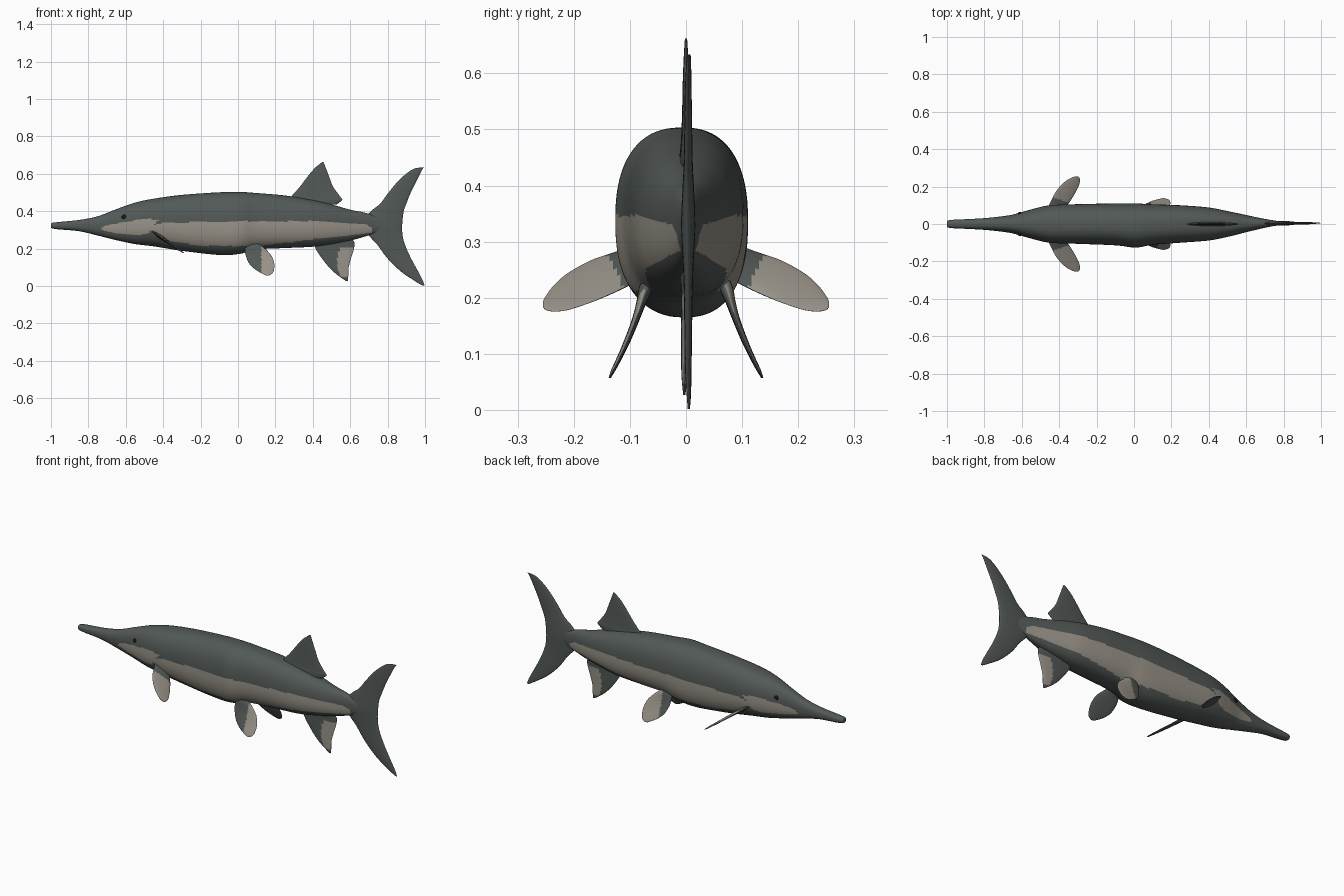
import bpy, bmesh, math
from mathutils import Vector

if "Cube" in bpy.data.objects:
    bpy.data.objects.remove(bpy.data.objects["Cube"])


def material(name, rgb):
    m = bpy.data.materials.new(name)
    m.diffuse_color = (*rgb, 1)
    m.use_nodes = True
    m.node_tree.nodes["Principled BSDF"].inputs["Base Color"].default_value = m.diffuse_color
    return m


SLATE = material("slate_skin", (0.085, 0.1, 0.096))
BEIGE = material("beige_band", (0.32, 0.295, 0.25))
BLACK = material("eye_black", (0.012, 0.012, 0.012))


def smooth_rows(rows, steps):
    """Catmull-Rom interpolation through rows of numbers."""
    out = []
    for i in range(len(rows) - 1):
        p = [rows[max(0, min(len(rows) - 1, i + k))] for k in (-1, 0, 1, 2)]
        for s in range(steps):
            t = s / steps
            out.append([0.5 * (2 * b + (c - a) * t + (2 * a - 5 * b + 4 * c - d) * t * t
                               + (3 * b - a - 3 * c + d) * t ** 3) for a, b, c, d in zip(*p)])
    return out + [list(rows[-1])]


def loft(name, sections, sides, power, is_beige):
    """Skin (centre, half axis, half axis) sections; beige faces by rule."""
    bm = bmesh.new()
    rings = []
    for c, a, b in sections:
        ring = []
        for k in range(sides):
            t = 2 * math.pi * k / sides
            u, v = math.cos(t), math.sin(t)
            r = (abs(u) ** power + abs(v) ** power) ** (-1 / power)
            ring.append(bm.verts.new(c + a * u * r + b * v * r))
        rings.append(ring)
    for p, q in zip(rings, rings[1:]):
        for k in range(sides):
            j = (k + 1) % sides
            bm.faces.new((p[k], p[j], q[j], q[k]))
    bm.faces.new(rings[0][::-1])
    bm.faces.new(rings[-1])
    bmesh.ops.recalc_face_normals(bm, faces=bm.faces)
    bm.normal_update()
    for f in bm.faces:
        f.material_index = int(is_beige(f.calc_center_median(), f.normal))
    me = bpy.data.meshes.new(name)
    bm.to_mesh(me)
    bm.free()
    me.materials.append(SLATE)
    me.materials.append(BEIGE)
    ob = bpy.data.objects.new(name, me)
    bpy.context.collection.objects.link(ob)
    bpy.ops.object.select_all(action='DESELECT')
    ob.select_set(True)
    bpy.context.view_layer.objects.active = ob
    bpy.ops.object.shade_smooth_by_angle(angle=math.radians(50))
    return ob


def interp(x, pts):
    for (x0, y0), (x1, y1) in zip(pts, pts[1:]):
        if x0 <= x <= x1:
            return y0 + (y1 - y0) * (x - x0) / (x1 - x0)
    return None


# Side band and cheek patch limits along the body
BAND_TOP = [(-0.46, 0.315), (-0.42, 0.335), (-0.1, 0.347), (0.4, 0.347), (0.68, 0.33), (0.72, 0.31)]
BAND_LOW = [(-0.46, 0.30), (-0.38, 0.245), (-0.2, 0.215), (0.1, 0.212), (0.4, 0.25), (0.72, 0.285)]
CHEEK_TOP = [(-0.735, 0.31), (-0.7, 0.325), (-0.56, 0.35), (-0.47, 0.358), (-0.43, 0.355)]
CHEEK_LOW = [(-0.735, 0.30), (-0.65, 0.282), (-0.52, 0.272), (-0.48, 0.28), (-0.43, 0.35)]


def body_rule(c, n):
    for top, low in ((BAND_TOP, BAND_LOW), (CHEEK_TOP, CHEEK_LOW)):
        t, b = interp(c.x, top), interp(c.x, low)
        if t is not None and b < c.z < t:
            return True
    return False


# Body: x, top z, bottom z, half width, sideways offset
body_rows = [
    (-1.0, .328, .318, .006, 0), (-.995, .337, .309, .018, 0), (-.96, .342, .303, .023, 0),
    (-.85, .353, .293, .028, 0), (-.75, .373, .270, .036, 0), (-.65, .411, .245, .05, 0),
    (-.55, .446, .224, .078, 0), (-.45, .467, .212, .1, 0), (-.3, .487, .188, .106, 0),
    (-.1, .501, .166, .112, -.002), (.01, .503, .172, .118, -.008), (.1, .497, .195, .108, -.003),
    (.25, .484, .203, .1, 0), (.4, .459, .21, .088, 0), (.5, .436, .224, .069, 0),
    (.6, .408, .243, .046, .002), (.67, .394, .262, .03, .003), (.73, .375, .282, .018, .004),
    (.8, .345, .31, .007, .004)]
loft("body", [(Vector((x, o, (t + b) / 2)), Vector((0, w, 0)), Vector((0, 0, (t - b) / 2)))
              for x, t, b, w, o in smooth_rows(body_rows, 10)], 112, 2.4, body_rule)


def upright_fin(name, rows, side, rule):
    """Fin stacked in z: rows of z, leading x, trailing x, y, half thickness."""
    loft(name, [(Vector(((l + t) / 2, y * side, z)), Vector(((t - l) / 2, 0, 0)), Vector((0, h, 0)))
                for z, l, t, y, h in smooth_rows(rows, 6)], 48, 2, rule)


def plain(c, n):
    return False


# Forked tail fin
upright_fin("tail_fin", [
    (.634, .978, .996, .006, .002), (.622, .93, .985, .005, .004), (.57, .865, .958, .004, .006),
    (.50, .805, .924, .004, .007), (.44, .76, .9, .004, .008), (.40, .712, .886, .004, .01),
    (.33, .66, .878, .004, .013), (.27, .70, .88, .004, .01), (.22, .745, .893, .004, .008),
    (.15, .797, .924, .004, .007), (.08, .868, .962, .004, .006), (.03, .94, .988, .005, .004),
    (.002, .986, .998, .005, .002)], 1, plain)

# Dorsal fin
upright_fin("dorsal_fin", [
    (.435, .27, .525, 0, .012), (.46, .26, .557, 0, .011), (.48, .285, .545, 0, .009),
    (.53, .33, .509, 0, .007), (.58, .368, .489, 0, .006), (.63, .41, .47, 0, .004),
    (.662, .45, .458, 0, .002)], 1, plain)

# Anal fin with a pale rear patch
upright_fin("anal_fin", [
    (.26, .44, .6, 0, .014), (.235, .41, .622, 0, .011), (.20, .415, .62, -.001, .008),
    (.15, .447, .605, -.002, .007), (.10, .487, .592, -.003, .006), (.06, .53, .59, -.003, .005),
    (.027, .577, .588, -.003, .002)], 1,
    lambda c, n: c.z > .05 and c.x > .53 + 3 * (c.z - .13) ** 2 and c.z < .205)

for side, tag in ((-1, "right"), (1, "left")):
    # Rounded pelvic fin, pale on the outer rear
    upright_fin("pelvic_fin_" + tag, [
        (.25, .05, .10, .055, .014), (.22, .038, .122, .07, .013), (.19, .037, .155, .08, .009),
        (.16, .042, .18, .09, .007), (.12, .06, .194, .106, .006), (.09, .09, .193, .12, .005),
        (.07, .122, .186, .13, .004), (.057, .148, .168, .136, .002)], side,
        lambda c, n, s=side: n.y * s > 0 and c.x > (.125 if s < 0 else .09))

    # Pectoral fin, swept out sideways and sloping down to the rear
    rows = [(.06, -.45, -.39, .012), (.09, -.458, -.365, .01), (.13, -.44, -.336, .007),
            (.17, -.42, -.312, .006), (.21, -.388, -.293, .005), (.235, -.357, -.289, .004),
            (.25, -.328, -.293, .003), (.255, -.314, -.301, .002)]
    loft("pectoral_fin_" + tag,
         [(Vector(((l + t) / 2, y * side, .28 - .69 * ((l + t) / 2 + .44))),
           Vector((1, 0, -.69)) * ((t - l) / 2), Vector((.57, 0, .82)) * h)
          for y, l, t, h in smooth_rows(rows, 6)], 48, 2,
         lambda c, n: n.z > 0 and abs(c.y) > .12 - .35 * (c.x + .37))

    # Eye
    bpy.ops.mesh.primitive_uv_sphere_add(segments=20, ring_count=12, radius=.012,
                                         location=(-.61, .0575 * side, .37))
    eye = bpy.context.object
    eye.name = "eye_" + tag
    eye.scale.y = .5
    eye.data.materials.append(BLACK)
    bpy.ops.object.shade_smooth()
